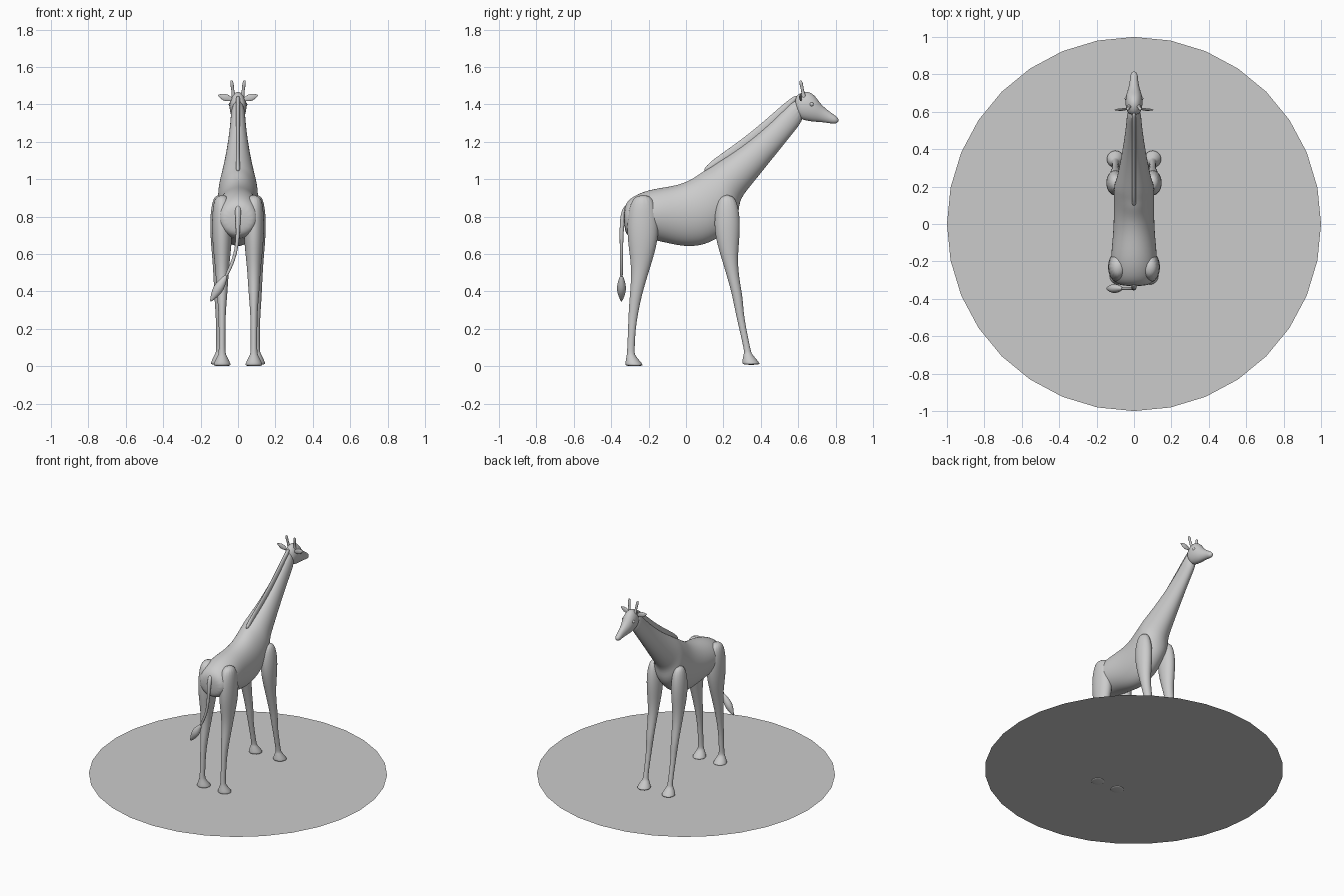
import bpy
import bmesh
import math
from mathutils import Vector

SIDES = 16

default = bpy.data.objects.get("Cube")
if default:
    bpy.data.objects.remove(default, do_unlink=True)


def add_object(name, bm, smooth=True):
    for face in bm.faces:
        face.smooth = smooth
    mesh = bpy.data.meshes.new(name)
    bm.to_mesh(mesh)
    bm.free()
    obj = bpy.data.objects.new(name, mesh)
    bpy.context.collection.objects.link(obj)
    return obj


def loft(name, rings, mirrored=False):
    """Skin elliptical rings given as (centre, side axis, up axis)."""
    bm = bmesh.new()
    angles = [math.tau * i / SIDES for i in range(SIDES)]
    loops = [[bm.verts.new(centre + side * math.cos(a) + up * math.sin(a)) for a in angles]
             for centre, side, up in rings]
    for low, high in zip(loops, loops[1:]):
        for i in range(SIDES):
            j = (i + 1) % SIDES
            bm.faces.new((low[i], low[j], high[j], high[i]))
    bm.faces.new(loops[0])
    bm.faces.new(loops[-1])
    if mirrored:
        for vert in bm.verts:
            vert.co.x = -vert.co.x
    bmesh.ops.recalc_face_normals(bm, faces=bm.faces)
    obj = add_object(name, bm)
    rounding = obj.modifiers.new("Rounding", "SUBSURF")
    rounding.levels = rounding.render_levels = 2


def ring_between(top, bottom, width):
    """Ring on the centre plane spanning a top point and a bottom point."""
    return (top + bottom) / 2, Vector((width, 0, 0)), (top - bottom) / 2


def profile_rings(sections):
    """Sections: top y, top z, bottom y, bottom z, half width."""
    return [ring_between(Vector((0, ty, tz)), Vector((0, by, bz)), width)
            for ty, tz, by, bz, width in sections]


def tube(name, points, radii, flatten=1, mirrored=False):
    """Round tube along points; flatten thins it front to back."""
    rings = []
    for i, (point, radius) in enumerate(zip(points, radii)):
        along = points[min(i + 1, len(points) - 1)] - points[max(i - 1, 0)]
        side = along.cross(Vector((0, 1, 0))).normalized()
        depth = side.cross(along).normalized()
        rings.append((point, side * radius, depth * radius * flatten))
    loft(name, rings, mirrored)


def spike(name, start, end, radii, flatten=1, mirrored=False):
    """Straight tube whose radii are spread evenly from start to end."""
    start, end = Vector(start), Vector(end)
    points = [start.lerp(end, i / (len(radii) - 1)) for i in range(len(radii))]
    tube(name, points, radii, flatten, mirrored)


def neck_section(t):
    """Top point, bottom point and half width, from withers to skull."""
    top = Vector((0, .15, 1.08)).lerp(Vector((0, .6, 1.45)), t)
    top.z -= .03 * math.sin(math.pi * t)
    bottom = Vector((0, .28, .88)).lerp(Vector((0, .64, 1.33)), t)
    return top, bottom, .036 + .064 * (1 - t) ** 1.5


def leg(name, x, sections, floor, mirrored):
    """Sections: centre y, z, half width, half depth; a hoof is added below."""
    rings = [(Vector((x, y, z)), Vector((rx, 0, 0)), Vector((0, ry, 0)))
             for y, z, rx, ry in sections]
    ankle = sections[-1][0]
    for t in (0, .4, .8, 1):
        radius = .022 + .025 * min(t / .8, 1)
        centre = Vector((x, ankle + .02 * t, floor + .06 * (1 - t)))
        rings.append((centre, Vector((radius, 0, 0)), Vector((0, radius, 0))))
    loft(name, rings, mirrored)


# Ground disc
bm = bmesh.new()
bmesh.ops.create_circle(bm, cap_ends=True, segments=32, radius=1)
disc = add_object("ground_disc", bm, smooth=False)
disc.location.z = .006

# Torso flowing into the neck
torso = profile_rings([
    (-.335, .84, -.33, .73, .07),
    (-.31, .9, -.31, .68, .11),
    (-.2, .95, -.2, .68, .13),
    (-.06, .965, -.08, .65, .115),
    (.03, 1, .03, .63, .11),
    (.08, 1.04, .16, .66, .11),
    (.12, 1.06, .29, .79, .11),
])
neck = [ring_between(*neck_section(i / 6)) for i in range(7)]
loft("torso_and_neck", torso + neck)

# Head
loft("head", profile_rings([
    (.58, 1.43, .59, 1.35, .025),
    (.6, 1.46, .61, 1.32, .042),
    (.65, 1.475, .65, 1.31, .048),
    (.69, 1.45, .69, 1.305, .043),
    (.72, 1.4, .72, 1.305, .032),
    (.77, 1.36, .76, 1.3, .022),
    (.8, 1.34, .79, 1.295, .022),
    (.82, 1.32, .81, 1.3, .01),
]))

# Mane follows the top of the neck
mane = []
for i in range(11):
    t = i / 9 - .12
    top, bottom, width = neck_section(max(t, 0))
    top += Vector((0, .45, .3)) * min(t, 0)
    outward = Vector((0, -.6, .8)) * (.01 + .022 * math.sin(math.pi * i / 10) ** .5)
    mane.append(ring_between(top + outward, top - outward, .012))
loft("mane", mane)

# Legs, horns, ears and eyes
front_leg = [
    (.22, .92, .03, .04),
    (.22, .82, .05, .07),
    (.22, .7, .05, .07),
    (.235, .55, .035, .037),
    (.27, .4, .028, .028),
    (.28, .34, .025, .026),
    (.29, .26, .018, .02),
    (.33, .08, .016, .017),
]
hind_leg = [
    (-.23, .92, .04, .05),
    (-.23, .82, .055, .085),
    (-.23, .68, .056, .087),
    (-.24, .53, .037, .05),
    (-.265, .4, .03, .034),
    (-.28, .3, .02, .027),
    (-.29, .2, .018, .02),
    (-.295, .08, .017, .02),
]
for side, sign in (("left", 1), ("right", -1)):
    flip = sign < 0
    leg(f"front_leg_{side}", .1, front_leg, .007, flip)
    leg(f"hind_leg_{side}", .085, hind_leg, 0, flip)
    spike(f"horn_{side}", (.022, .632, 1.43), (.035, .612, 1.53),
          (.014, .01, .008, .008, .01, .006), mirrored=flip)
    spike(f"ear_{side}", (.03, .615, 1.425), (.107, .61, 1.45),
          (.008, .016, .021, .014, .003), flatten=.4, mirrored=flip)
    bm = bmesh.new()
    bmesh.ops.create_uvsphere(bm, u_segments=SIDES, v_segments=8, radius=.011)
    eye = add_object(f"eye_{side}", bm)
    eye.location = (sign * .039, .672, 1.4)

# Tail with tuft
tail_path = [(0, -.31, .86), (0, -.34, .81), (0, -.345, .7),
             (-.01, -.345, .62), (-.03, -.345, .55), (-.07, -.345, .47)]
tube("tail", [Vector(p) for p in tail_path], (.018, .015, .01, .009, .009, .009))
spike("tail_tuft", (-.06, -.345, .49), (-.148, -.345, .345),
      (.006, .021, .03, .021, .003), flatten=.9)
